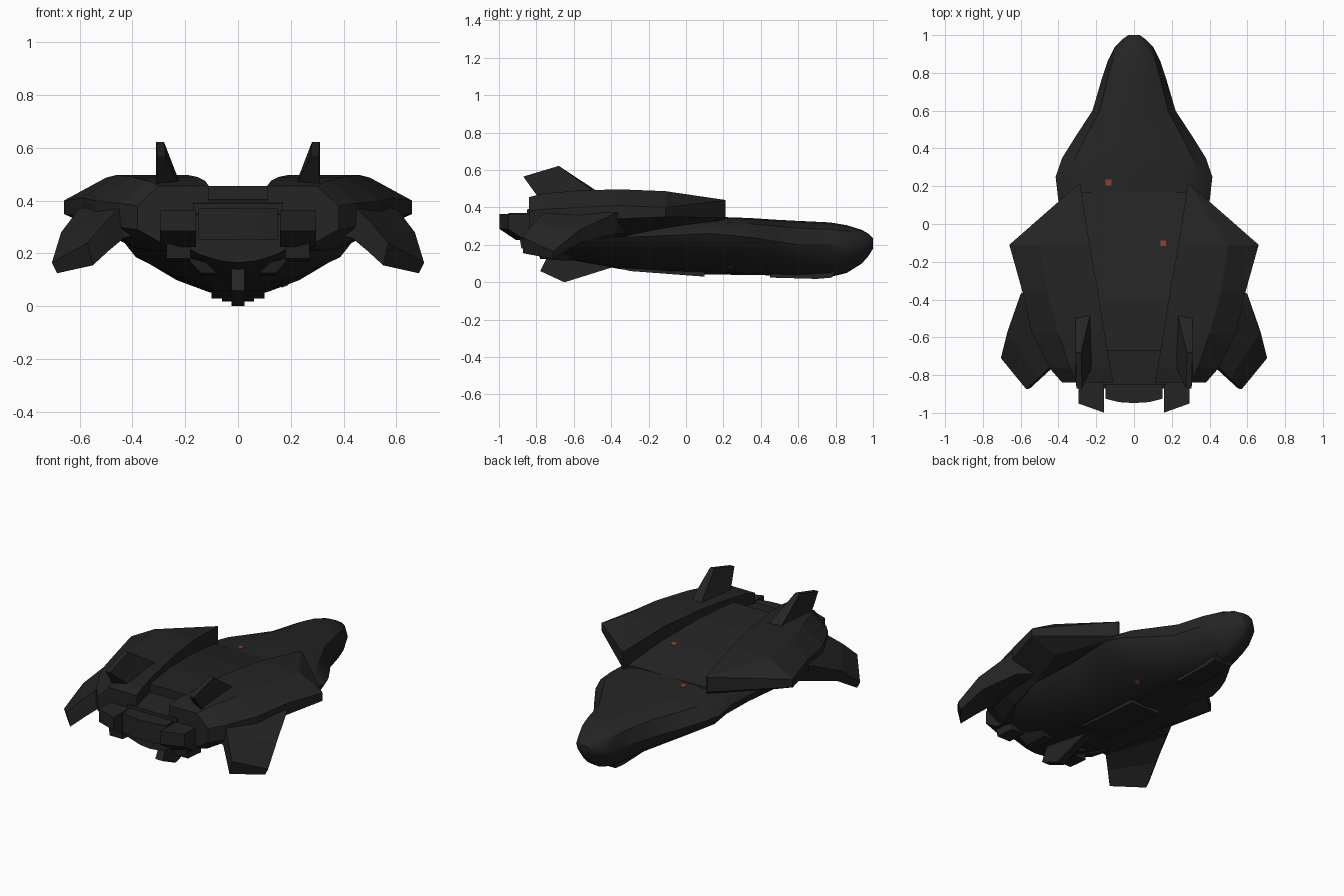
import bpy, bmesh
from mathutils import Vector

if "Cube" in bpy.data.objects:
    bpy.data.objects.remove(bpy.data.objects["Cube"])


def material(name, rgb):
    m = bpy.data.materials.new(name)
    m.diffuse_color = (*rgb, 1)
    m.use_nodes = True
    m.node_tree.nodes["Principled BSDF"].inputs["Base Color"].default_value = m.diffuse_color
    return m


DARK = material("charcoal hull", (0.018, 0.018, 0.018))
RED = material("rust marker", (0.25, 0.05, 0.025))


def loft(name, rings, mirror=False, smooth=None, mat=DARK):
    """Skin a list of equal-length closed rings and cap both ends."""
    bm = bmesh.new()
    vs = [[bm.verts.new(p) for p in r] for r in rings]
    n = len(rings[0])
    for a, b in zip(vs, vs[1:]):
        for i in range(n):
            j = (i + 1) % n
            bm.faces.new((a[i], a[j], b[j], b[i]))
    bm.faces.new(vs[0])
    bm.faces.new(vs[-1])
    bmesh.ops.recalc_face_normals(bm, faces=bm.faces)
    me = bpy.data.meshes.new(name)
    bm.to_mesh(me)
    bm.free()
    ob = bpy.data.objects.new(name, me)
    bpy.context.collection.objects.link(ob)
    me.materials.append(mat)
    if mirror:
        ob.modifiers.new("mirror", 'MIRROR').use_mirror_merge = False
    if smooth:
        bpy.ops.object.select_all(action='DESELECT')
        ob.select_set(True)
        bpy.context.view_layer.objects.active = ob
        bpy.ops.object.shade_smooth_by_angle(angle=smooth)
    return ob


def side_prism(name, x0, x1, yz, **kw):
    return loft(name, [[(x, y, z) for y, z in yz] for x in (x0, x1)], **kw)


# Main hull: y, half width, top, chine height, bottom
def hull_ring(y, w, zt, zc, zb):
    u, d = zt - zc, zc - zb
    half = [(0, zt), (.5, zt - .06 * u), (.82, zt - .3 * u), (1, zc), (.9, zc - .32 * d),
            (.56, zc - .72 * d), (.26, zb + .06 * d), (0, zb)]
    right = [(w * f, y, z) for f, z in half]
    return right + [(-x, y, z) for x, y, z in right[-2:0:-1]]


hull = loft("hull", [hull_ring(*s) for s in [
    (1.0, .03, .235, .21, .18), (.975, .065, .26, .205, .14), (.94, .10, .28, .20, .10),
    (.86, .14, .305, .20, .05), (.77, .17, .32, .20, .028), (.6, .22, .328, .20, .028),
    (.47, .305, .335, .22, .036), (.35, .38, .343, .24, .04), (.25, .415, .347, .25, .04),
    (.12, .40, .35, .26, .042), (-.1, .40, .36, .25, .05), (-.35, .43, .37, .24, .07),
    (-.6, .39, .37, .24, .115), (-.8, .31, .37, .26, .15), (-.87, .25, .36, .27, .165)]],
    smooth=.6)

# Belly plates under nose and middle
side_prism("nose_belly_plate", -.06, .06, [(.8, .06), (.78, .025), (.7, .018), (.45, .025), (.45, .06)])
side_prism("middle_belly_plate", -.1, .1, [(.1, .08), (.1, .03), (-.3, .06), (-.45, .1)])

# Sloping centre deck with a stepped-down rear
deck = loft("centre_deck", [[(-w, y, .3), (w, y, .3), (w, y, z), (-w, y, z)] for y, w, z in
                            [(.17, .285, .348), (-.1, .25, .405), (-.4, .21, .447), (-.67, .17, .455)]])
loft("rear_deck", [[(-.17, y, .25), (.17, y, .25), (.17, y, z), (-.17, y, z)]
                   for y, z in [(-.6, .41), (-.85, .39)]])

# Shoulder pods: y, inner x, top outer x, edge x, top, edge top, edge bottom, bottom
loft("shoulder_pod", [[(xi, y, zb), (xi, y, zt), (xo, y, zt), (xe, y, ze), (xe, y, zf),
                       (xi + .6 * (xe - xi), y, zb)]
                      for y, xi, xo, xe, zt, ze, zf, zb in [
    (.21, .285, .29, .295, .44, .438, .345, .335), (-.11, .235, .50, .66, .487, .40, .35, .29),
    (-.36, .19, .46, .59, .497, .41, .34, .24), (-.58, .155, .40, .54, .49, .40, .32, .22),
    (-.76, .125, .34, .45, .475, .39, .30, .21), (-.84, .11, .30, .38, .455, .38, .29, .23)]],
    mirror=True)

# Drooping wings: leading top, leading bottom, trailing bottom, trailing top
loft("drooping_wing", [
    [(.50, -.30, .38), (.45, -.30, .26), (.36, -.74, .27), (.38, -.74, .38)],
    [(.60, -.37, .372), (.55, -.37, .26), (.43, -.76, .26), (.45, -.76, .37)],
    [(.67, -.57, .28), (.64, -.57, .21), (.49, -.815, .21), (.51, -.82, .31)],
    [(.705, -.71, .165), (.685, -.71, .125), (.55, -.87, .155), (.57, -.875, .24)]], mirror=True)

# Upright tail fins
loft("tail_fin", [
    [(.225, -.45, .47), (.31, -.47, .47), (.31, -.78, .44), (.21, -.73, .44)],
    [(.28, -.68, .622), (.31, -.68, .622), (.305, -.87, .565), (.275, -.87, .565)]], mirror=True)

# Ventral keel fin and small angled struts beside it
side_prism("keel_fin", -.025, .025, [(-.33, .10), (-.65, 0), (-.78, .06), (-.72, .18), (-.5, .2)])
loft("belly_strut", [
    [(.22, -.5, .25), (.28, -.5, .25), (.28, -.82, .27), (.22, -.82, .27)],
    [(.08, -.62, .115), (.14, -.62, .115), (.14, -.78, .125), (.08, -.78, .125)]], mirror=True)

# Rounded engine block and flanking nozzles
plan = [(-.15, -.75), (-.15, -.925), (-.08, -.943), (0, -.948), (.08, -.943), (.15, -.925), (.15, -.75)]
loft("engine_block", [[(x, y, z) for x, y in plan] for z in (.25, .37)])
loft("engine_nozzle", [
    [(x, y0, .365), (x, y1, .365), (x, y1, .285), (x, y1 + .09, .225), (x, y0, .225)]
    for x, y0, y1 in [(.16, -.78, -.998), (.295, -.78, -.95)]], mirror=True)
side_prism("nozzle_bracket", .18, .27, [(-.75, .17), (-.75, .3), (-.9, .3), (-.88, .18)], mirror=True)

# Tiny marker lights lying on the skin
for name, target, p in [("nose_marker", hull, (-.135, .22, .36)), ("deck_marker", deck, (.155, -.1, .42)),
                        ("belly_marker", hull, (.18, .24, .07))]:
    _, loc, nor, _ = target.closest_point_on_mesh(Vector(p))
    a = nor.cross(Vector((0, 1, 0))).normalized() * .015
    b = nor.cross(a).normalized() * .015
    loft(name, [[loc + nor * h + a * i + b * j for i, j in ((-1, -1), (1, -1), (1, 1), (-1, 1))]
                for h in (-.003, .003)], mat=RED)
